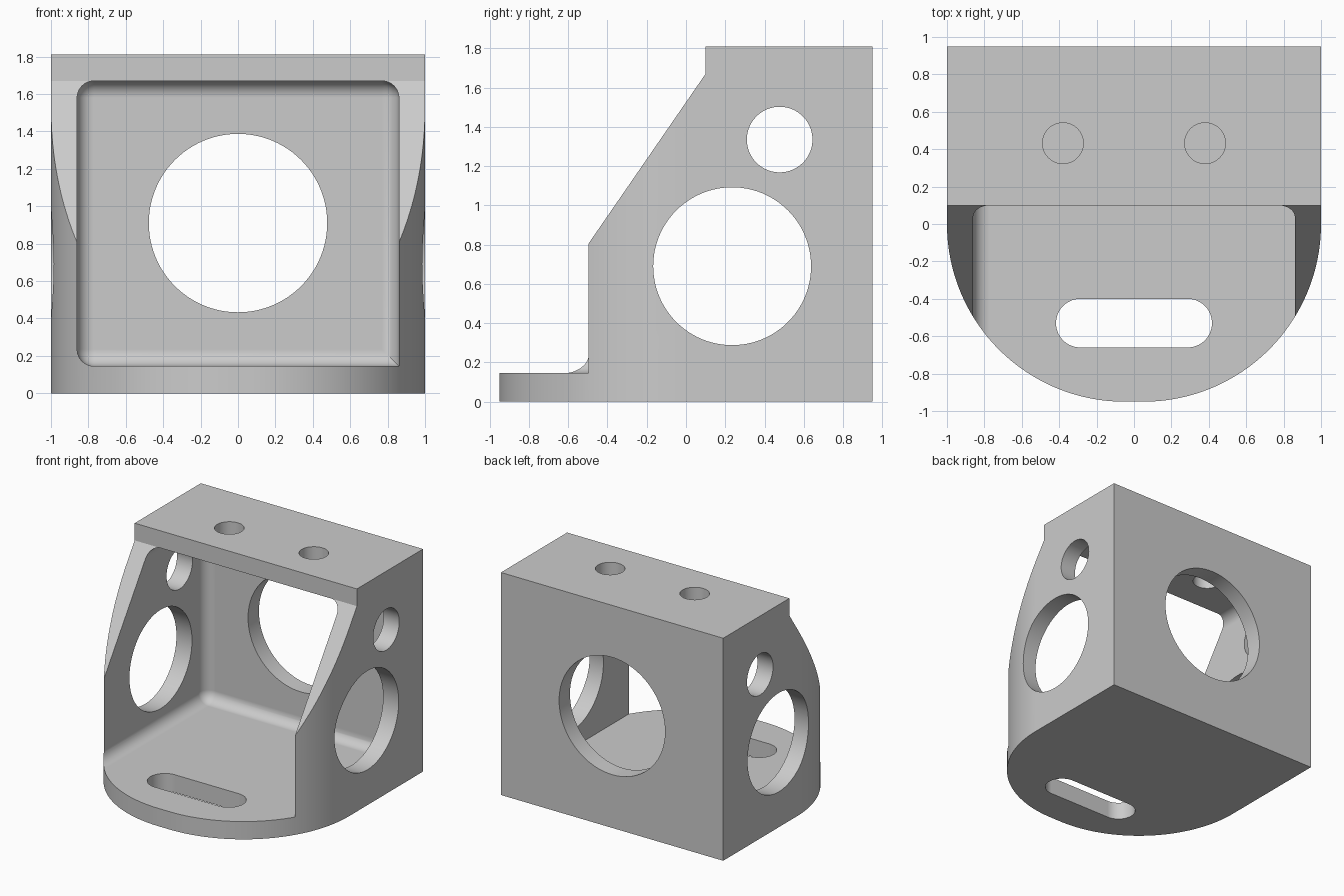
import bpy
import bmesh
import math
from mathutils import Vector

cube = bpy.data.objects.get("Cube")
if cube:
    bpy.data.objects.remove(cube, do_unlink=True)

HALF_W, BACK, HEIGHT = 1.0, 0.95, 1.81
WALL, FLOOR, CEILING = 0.14, 0.145, 1.67
CORNER, FILLET = 0.95, 0.09
INNER = HALF_W - WALL

# Plane axes (u, v) and extrusion direction for each kind of prism
AXES = {
    "X": (Vector((0, 1, 0)), Vector((0, 0, 1)), Vector((1, 0, 0))),
    "Y": (Vector((1, 0, 0)), Vector((0, 0, 1)), Vector((0, 1, 0))),
    "Z": (Vector((1, 0, 0)), Vector((0, 1, 0)), Vector((0, 0, 1))),
}


def arc(cu, cv, r, start, end, n):
    steps = [math.radians(start + (end - start) * i / n) for i in range(n + 1)]
    return [(cu + r * math.cos(a), cv + r * math.sin(a)) for a in steps]


def circle(cu, cv, r):
    return arc(cu, cv, r, 0, 360, 96)[:-1]


def prism(name, outline, axis, low, high):
    u, v, w = AXES[axis]
    bm = bmesh.new()
    face = bm.faces.new([bm.verts.new(u * a + v * b + w * low) for a, b in outline])
    grown = bmesh.ops.extrude_face_region(bm, geom=[face])
    moved = [g for g in grown["geom"] if isinstance(g, bmesh.types.BMVert)]
    bmesh.ops.translate(bm, verts=moved, vec=w * (high - low))
    bmesh.ops.recalc_face_normals(bm, faces=bm.faces)
    mesh = bpy.data.meshes.new(name)
    bm.to_mesh(mesh)
    bm.free()
    obj = bpy.data.objects.new(name, mesh)
    bpy.context.collection.objects.link(obj)
    return obj


# Solid block with a rounded front
flat = HALF_W - CORNER
footprint = [(HALF_W, BACK), (-HALF_W, BACK)]
footprint += arc(-flat, 0, CORNER, 180, 270, 48)
footprint += arc(flat, 0, CORNER, 270, 360, 48)
body = prism("bracket_body", footprint, "Z", 0, HEIGHT)

# Sloped cut across the front of the side walls
slope = prism("slope_cutter",
              [(-0.6, 0.655), (0.1, CEILING), (0.1, 2.2), (-2, 2.2), (-2, 0.655)],
              "X", -1.5, 1.5)

# Open-fronted cavity, filleted everywhere but the left floor edge
cavity = prism("cavity_cutter",
               [(-INNER, FLOOR), (INNER, FLOOR), (INNER, CEILING), (-INNER, CEILING)],
               "Y", -1.5, BACK - WALL)
bm = bmesh.new()
bm.from_mesh(cavity.data)
rounded = []
for e in bm.edges:
    mid = (e.verts[0].co + e.verts[1].co) / 2
    at_front = mid.y < -1.4
    left_floor = mid.x > INNER - 0.01 and mid.z < FLOOR + 0.01
    if not at_front and not left_floor:
        rounded.append(e)
bmesh.ops.bevel(bm, geom=rounded, offset=FILLET, offset_type='OFFSET',
                segments=12, profile=0.5, affect='EDGES')
bmesh.ops.recalc_face_normals(bm, faces=bm.faces)
bm.to_mesh(cavity.data)
bm.free()

# Bores and the floor slot
slot = arc(0.287, -0.53, 0.13, -90, 90, 32) + arc(-0.287, -0.53, 0.13, 90, 270, 32)
cutters = [
    slope, cavity,
    prism("back_bore", circle(0, 0.91, 0.477), "Y", 0.5, 1.3),
    prism("side_large_bore", circle(0.235, 0.69, 0.402), "X", -1.5, 1.5),
    prism("side_small_bore", circle(0.477, 1.335, 0.167), "X", -1.5, 1.5),
    prism("floor_slot", slot, "Z", -0.2, 0.4),
]
for side in (-1, 1):
    cutters.append(prism("top_bore", circle(side * 0.38, 0.432, 0.109), "Z", 1.5, 2))

bpy.ops.object.select_all(action='DESELECT')
bpy.context.view_layer.objects.active = body
body.select_set(True)
for cutter in cutters:
    cutter.hide_render = True
    mod = body.modifiers.new(cutter.name, 'BOOLEAN')
    mod.operation = 'DIFFERENCE'
    mod.solver = 'EXACT'
    mod.object = cutter
    bpy.ops.object.modifier_apply(modifier=mod.name)
    bpy.data.objects.remove(cutter, do_unlink=True)

# Plain grey finish
grey = bpy.data.materials.new("plain_grey")
grey.use_nodes = True
colour = (0.6, 0.6, 0.6, 1)
grey.diffuse_color = colour
grey.node_tree.nodes["Principled BSDF"].inputs["Base Color"].default_value = colour
body.data.materials.clear()
body.data.materials.append(grey)

# Smooth curves, crisp edges, flat walls
bpy.ops.object.shade_smooth_by_angle(angle=math.radians(30))
weighted = body.modifiers.new("flat_walls", 'WEIGHTED_NORMAL')
weighted.keep_sharp = True
